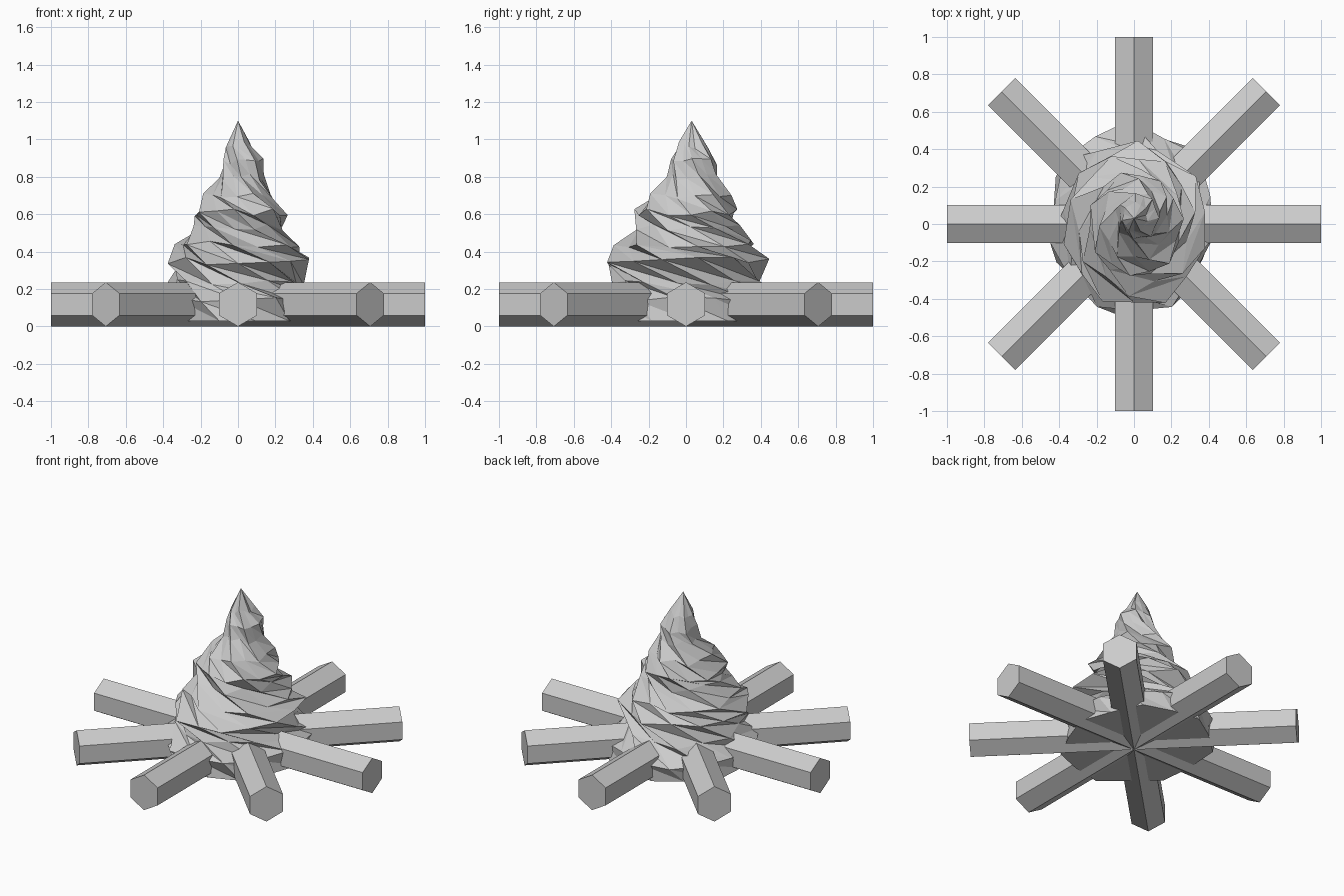
import bpy, bmesh, math, random
from mathutils import Matrix

if "Cube" in bpy.data.objects:
    bpy.data.objects.remove(bpy.data.objects["Cube"])

random.seed(4)


def make_object(name, bm):
    bmesh.ops.recalc_face_normals(bm, faces=bm.faces)
    mesh = bpy.data.meshes.new(name)
    bm.to_mesh(mesh)
    bm.free()
    obj = bpy.data.objects.new(name, mesh)
    bpy.context.collection.objects.link(obj)
    return obj


# Four crossed hexagonal logs, a ridge edge pointing up
def log(name, angle):
    bm = bmesh.new()
    bmesh.ops.create_cone(bm, cap_ends=True, segments=6,
                          radius1=0.118, radius2=0.118, depth=2)
    corner = max(bm.verts, key=lambda v: v.co.y)
    spin = math.pi / 2 - math.atan2(corner.co.y, corner.co.x)
    m = (Matrix.Translation((0, 0, 0.118)) @ Matrix.Rotation(angle, 4, 'Z')
         @ Matrix.Rotation(math.pi / 2, 4, 'X') @ Matrix.Rotation(spin, 4, 'Z'))
    bmesh.ops.transform(bm, matrix=m, verts=bm.verts)
    return make_object(name, bm)


for i in range(4):
    log(f"log_{i + 1}", i * math.pi / 4)


# Twisted faceted flame: z, radius, ridge depth, twist, centre x, centre y
rings = [
    (0.03, 0.46, 0.03, 0.0, 0.00, 0.02),
    (0.14, 0.46, 0.04, 0.2, -0.01, 0.03),
    (0.24, 0.37, 0.05, 0.6, -0.01, 0.01),
    (0.35, 0.40, 0.04, 1.15, 0.01, -0.02),
    (0.44, 0.34, 0.06, 1.65, 0.00, 0.01),
    (0.53, 0.245, 0.08, 2.15, 0.01, 0.00),
    (0.61, 0.25, 0.05, 2.6, 0.01, 0.00),
    (0.70, 0.19, 0.07, 3.0, 0.01, 0.02),
    (0.80, 0.12, 0.07, 3.4, 0.02, 0.04),
    (0.88, 0.11, 0.07, 3.65, 0.025, 0.04),
    (0.97, 0.07, 0.05, 3.85, 0.005, 0.035),
]
SIDES = 14
bm = bmesh.new()
loops = []
for z, r, ridge, twist, cx, cy in rings:
    loop = []
    for k in range(SIDES):
        a = math.tau * k / SIDES - twist
        rr = r * (1 + ridge * (-1) ** k + random.uniform(-0.04, 0.04))
        dz = 0 if z < 0.05 else random.uniform(-0.02, 0.02)
        loop.append(bm.verts.new((cx + 0.95 * rr * math.cos(a),
                                  cy + 1.08 * rr * math.sin(a), z + dz)))
    loops.append(loop)
for lo, hi in zip(loops, loops[1:]):
    for k in range(SIDES):
        n = (k + 1) % SIDES
        bm.faces.new((lo[k], lo[n], hi[k]))
        bm.faces.new((lo[n], hi[n], hi[k]))
tip = bm.verts.new((0.0, 0.03, 1.10))
for k in range(SIDES):
    bm.faces.new((loops[-1][k], loops[-1][(k + 1) % SIDES], tip))
bm.faces.new(loops[0][::-1])
make_object("flame", bm)
